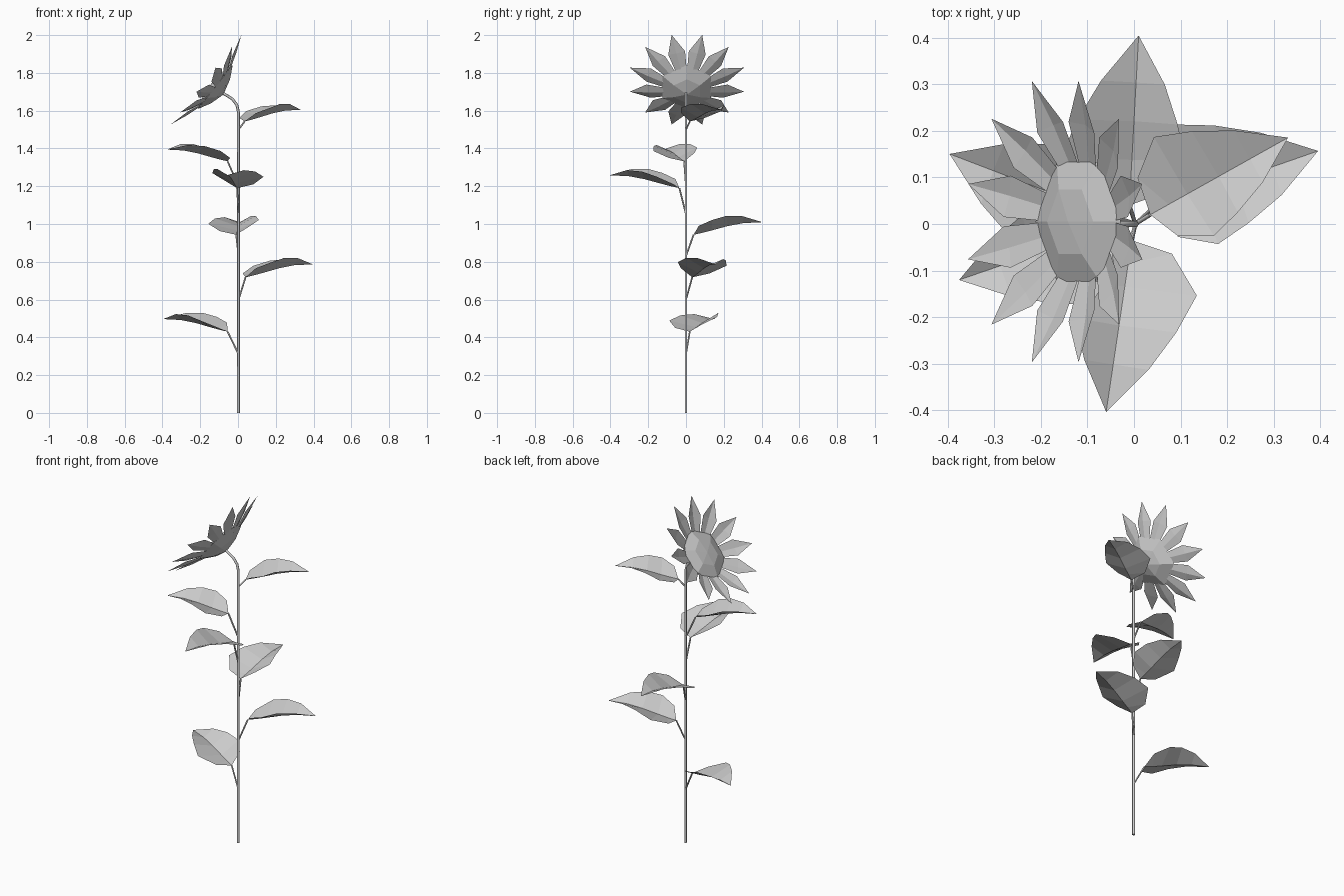
import bpy
import math
from mathutils import Vector, Matrix

cube = bpy.data.objects.get("Cube")
if cube:
    bpy.data.objects.remove(cube, do_unlink=True)

# One plain grey for the whole plant
grey = bpy.data.materials.new("plain_grey")
grey.use_nodes = True
colour = (0.6, 0.6, 0.6, 1)
grey.diffuse_color = colour
grey.node_tree.nodes["Principled BSDF"].inputs["Base Color"].default_value = colour


def add_mesh(name, verts, faces, matrix):
    mesh = bpy.data.meshes.new(name)
    mesh.from_pydata([matrix @ Vector(v) for v in verts], [], faces)
    mesh.materials.append(grey)
    obj = bpy.data.objects.new(name, mesh)
    bpy.context.collection.objects.link(obj)


def add_tube(name, points, radius):
    curve = bpy.data.curves.new(name, "CURVE")
    curve.dimensions = "3D"
    curve.bevel_depth = radius
    curve.bevel_resolution = 1
    curve.use_fill_caps = True
    spline = curve.splines.new("POLY")
    spline.points.add(len(points) - 1)
    for p, co in zip(spline.points, points):
        p.co = (*co, 1)
    curve.materials.append(grey)
    obj = bpy.data.objects.new(name, curve)
    bpy.context.collection.objects.link(obj)


def folded_blade(left, mid, right):
    """Two strips of faces meeting at a midrib; mid has one extra end on each side."""
    n = len(left)
    faces = []
    for side, order in ((n + 2, 1), (2 * n + 2, -1)):
        strip = [[0, 1, side]]
        strip += [[i, i + 1, side + i, side + i - 1] for i in range(1, n)]
        strip += [[n, n + 1, side + n - 1]]
        faces += [f[::order] for f in strip]
    return mid + left + right, faces


# Stem, bending over below the flower head
add_tube("stem", [(0.003, 0, 0), (0.003, 0, 1.59), (-0.006, 0, 1.63), (-0.03, 0, 1.662),
                  (-0.078, 0, 1.692)], 0.0075)

# Leaves: one blade shape, turned and scaled up the stem
leaf_verts, leaf_faces = folded_blade(
    [(0.016, 0.09, 0.02), (0.097, 0.156, 0.06), (0.182, 0.124, 0.088), (0.27, 0.077, 0.095)],
    [(0, 0, 0), (0.05, 0, 0.011), (0.1, 0, 0.024), (0.185, 0, 0.047), (0.27, 0, 0.063), (0.373, 0, 0.068)],
    [(0.032, -0.075, 0.048), (0.107, -0.117, 0.08), (0.183, -0.096, 0.102), (0.269, -0.063, 0.1)])
# name, stem height, base point, tip point, scale
leaves = [
    ("lowest", 0.31, (-0.055, 0.02, 0.43), (-0.395, 0.15), 0.98),
    ("second", 0.6, (0.04, 0.033, 0.718), (0.39, 0.155), 1.01),
    ("third", 0.83, (-0.01, 0.04, 0.943), (0.01, 0.405), 0.98),
    ("fourth", 1.05, (-0.005, -0.035, 1.19), (-0.06, -0.405), 1),
    ("fifth", 1.2, (-0.055, -0.01, 1.332), (-0.375, -0.12), 0.91),
    ("top", 1.5, (0.035, 0.02, 1.543), (0.33, 0.185), 0.91),
]
for name, height, base, tip, scale in leaves:
    turn = math.atan2(tip[1] - base[1], tip[0] - base[0])
    place = Matrix.Translation(base) @ Matrix.Rotation(turn, 4, "Z") @ Matrix.Scale(scale, 4)
    add_mesh(name + "_leaf", leaf_verts, leaf_faces, place)
    add_tube(name + "_leaf_stalk", [(0.003, 0, height), base], 0.0045)

# Flower head frame: local x sideways, local y up the face, local z out of the face
up = Vector((0.62, 0, 0.785)).normalized()
out = Vector((-up.z, 0, up.x))
side = up.cross(out)
head = Matrix.Translation((-0.12, 0.005, 1.725)) @ Matrix((side, up, out)).transposed().to_4x4()


def ring(radius, z):
    return [(radius * math.cos(math.radians(30 + 60 * i)),
             radius * math.sin(math.radians(30 + 60 * i)), z) for i in range(6)]


# Seed disc: six-sided, slightly domed in front and coned at the back
verts = ring(0.148, 0) + ring(0.08, 0.022) + ring(0.08, -0.036)
verts += [(0, 0, 0.028), (0, -0.005, -0.058)]
faces = []
for i in range(6):
    j = (i + 1) % 6
    faces += [(i, j, j + 6, i + 6), (i + 6, j + 6, 18),
              (j, i, i + 12, j + 12), (j + 12, i + 12, 19)]
add_mesh("seed_disc", verts, faces, head)

# Petals: twelve folded blades, opening forwards
petal_verts, petal_faces = folded_blade(
    [(0.123, 0.031, 0), (0.21, 0.046, 0.034)],
    [(0.105, 0, -0.006), (0.125, 0, -0.004), (0.215, 0, 0.024), (0.313, 0, 0.063)],
    [(0.123, -0.031, 0), (0.21, -0.046, 0.034)])
for i in range(12):
    spin = Matrix.Rotation(math.radians(15 + 30 * i), 4, "Z")
    add_mesh("petal_%02d" % (i + 1), petal_verts, petal_faces, head @ spin)
